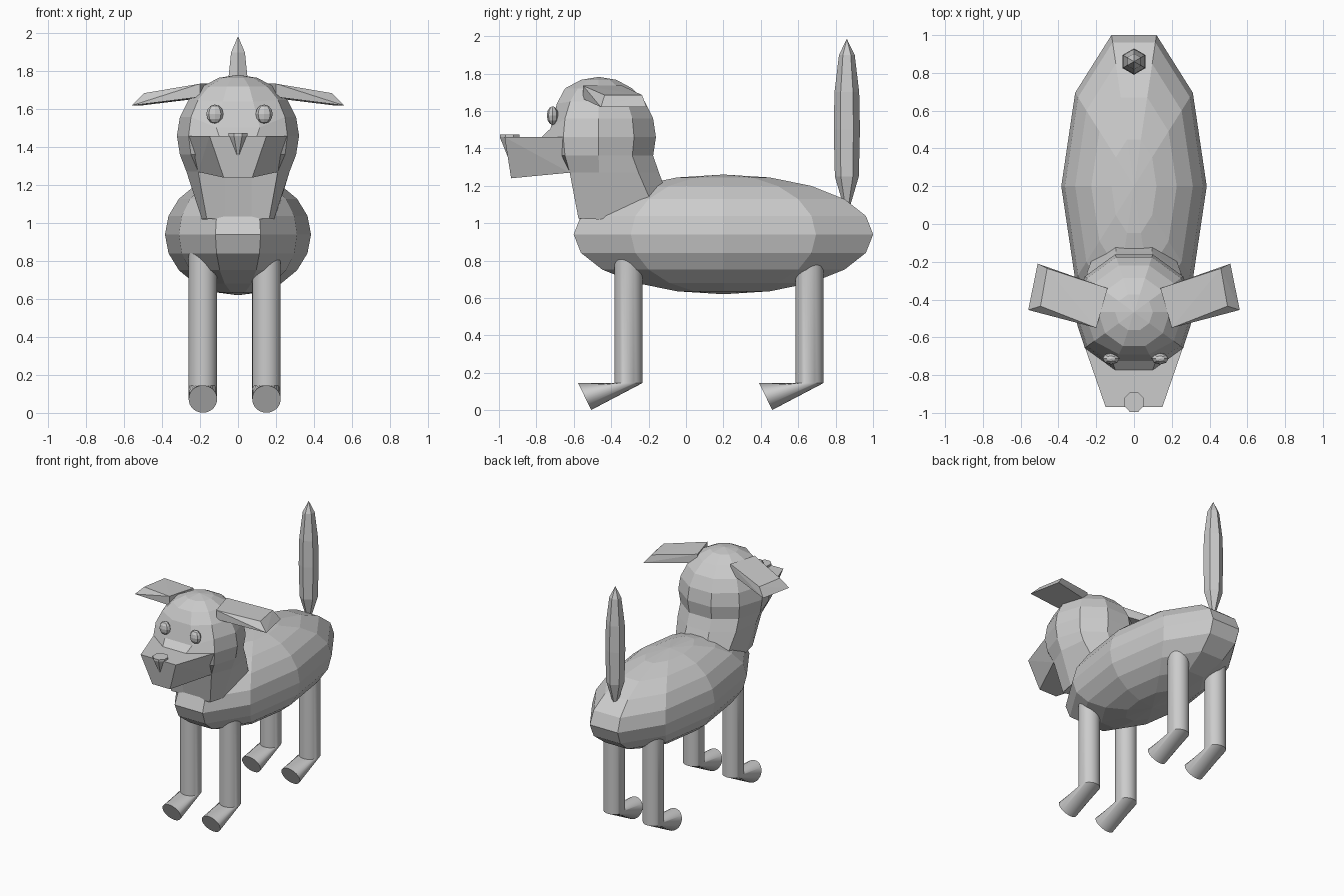
import bpy, bmesh
from math import sin, cos, pi, radians
from mathutils import Vector

if "Cube" in bpy.data.objects:
    bpy.data.objects.remove(bpy.data.objects["Cube"])


def finish(name, bm):
    bmesh.ops.recalc_face_normals(bm, faces=bm.faces[:])
    me = bpy.data.meshes.new(name)
    bm.to_mesh(me)
    bm.free()
    ob = bpy.data.objects.new(name, me)
    bpy.context.scene.collection.objects.link(ob)
    return ob


def loft(name, rings):
    """Skin a list of rings; a one-point ring is a pole, end rings are capped."""
    bm = bmesh.new()
    vs = [[bm.verts.new(p) for p in r] for r in rings]
    for a, b in zip(vs, vs[1:]):
        n = max(len(a), len(b))
        for i in range(n):
            j = (i + 1) % n
            if len(a) == 1:
                bm.faces.new((a[0], b[i], b[j]))
            elif len(b) == 1:
                bm.faces.new((a[i], b[0], a[j]))
            else:
                bm.faces.new((a[i], b[i], b[j], a[j]))
    for r in (vs[0], vs[-1]):
        if len(r) > 2:
            bm.faces.new(r)
    return finish(name, bm)


def hull(name, pts):
    bm = bmesh.new()
    for p in pts:
        bm.verts.new(p)
    bmesh.ops.convex_hull(bm, input=bm.verts[:])
    bmesh.ops.dissolve_limit(bm, angle_limit=radians(1), verts=bm.verts[:], edges=bm.edges[:])
    return finish(name, bm)


def ring(c, rx, ry, n, start=0.0):
    return [(c[0] + rx * cos(start + 2 * pi * i / n),
             c[1] + ry * sin(start + 2 * pi * i / n), c[2]) for i in range(n)]


def ball(name, c, r, n, m):
    rings = [[(c[0], c[1], c[2] + r[2])]]
    for k in range(1, m):
        t = pi * k / m
        rings.append(ring((c[0], c[1], c[2] + r[2] * cos(t)), r[0] * sin(t), r[1] * sin(t), n))
    return loft(name, rings + [[(c[0], c[1], c[2] - r[2])]])


def mirrored(half):
    return half + [(-x, y, z) for x, y, z in reversed(half)]


# Body: stretched ten-sided ball
ball("body", (0, 0.2, 0.94), (0.385, 0.842, 0.32), 10, 10)

# Head and neck: ball with a flattened face, drawn down into the neck
HC, HR = Vector((0, -0.467, 1.46)), 0.322
rings = [[(0, HC.y, HC.z + HR)]]
for k in range(1, 7):
    t = pi * k / 10
    half = [(HR * sin(t) * cos(a), HC.y + HR * sin(t) * sin(a), HC.z + HR * cos(t))
            for a in (radians(d) for d in (-72, -36, 0, 36, 72))]
    if k == 3:
        half[0] = (0.08, -0.69, 1.64)
    if k == 4:
        half[0] = (0.115, -0.725, 1.505)
    rings.append(mirrored(half))
rings.append(mirrored([(0.07, -0.61, 1.26), (0.21, -0.622, 1.272), (0.272, -0.465, 1.272),
                       (0.248, -0.255, 1.272), (0.095, -0.145, 1.272)]))
rings.append(mirrored([(0.07, -0.56, 1.02), (0.165, -0.575, 1.025), (0.19, -0.46, 1.02),
                       (0.22, -0.18, 1.1), (0.1, -0.1, 1.15)]))
loft("head", rings)

# Muzzle wedge
hull("muzzle", [(s * x, y, z) for s in (-1, 1) for x, y, z in (
    (0.259, -0.655, 1.46), (0.15, -0.97, 1.46), (0.075, -0.935, 1.24), (0.21, -0.622, 1.27))])

# Nose: small cone pointing down
loft("nose", [ring((0, -0.943, 1.475), 0.055, 0.057, 8, pi / 8),
              ring((0, -0.943, 1.46), 0.055, 0.057, 8, pi / 8), [(0, -0.943, 1.33)]])

# Eyes
for side, x in (("right", -0.122), ("left", 0.138)):
    ball(side + "_eye", (x, -0.713, 1.575), (0.045, 0.031, 0.05), 8, 6)

# Ears: slanted slabs
for side, s in (("right", -1), ("left", 1)):
    hull(side + "_ear", [(s * x, y, z) for x, y, z in (
        (0.2, -0.55, 1.735), (0.495, -0.435, 1.685), (0.46, -0.235, 1.685), (0.14, -0.34, 1.735),
        (0.2, -0.55, 1.665), (0.56, -0.455, 1.62), (0.51, -0.21, 1.62), (0.14, -0.34, 1.665))])

# Tail: six-sided spindle
loft("tail", [[(0, 0.86, 1.985)]] +
     [ring((0, 0.86, z), r, r, 6, pi / 2) for z, r in
      ((1.9, 0.042), (1.7, 0.066), (1.5, 0.07), (1.25, 0.064), (1.1, 0.02))] +
     [[(0, 0.86, 1.05)]])

# Legs: round tubes bent forward into feet
for end, y in (("front", -0.308), ("back", 0.66)):
    for side, x in (("right", -0.185), ("left", 0.15)):
        R, N = 0.075, 32
        foot = [(x + R * cos(a), y - 0.234 + 0.035 * sin(a), 0.073 - 0.072 * sin(a))
                for a in (2 * pi * i / N for i in range(N))]
        leg = loft(end + "_" + side + "_leg",
                   [ring((x, y, 0.88), R, R, N), ring((x, y, 0.145), R, R, N), foot])
        bpy.ops.object.select_all(action='DESELECT')
        leg.select_set(True)
        bpy.context.view_layer.objects.active = leg
        bpy.ops.object.shade_smooth_by_angle(angle=radians(30))
